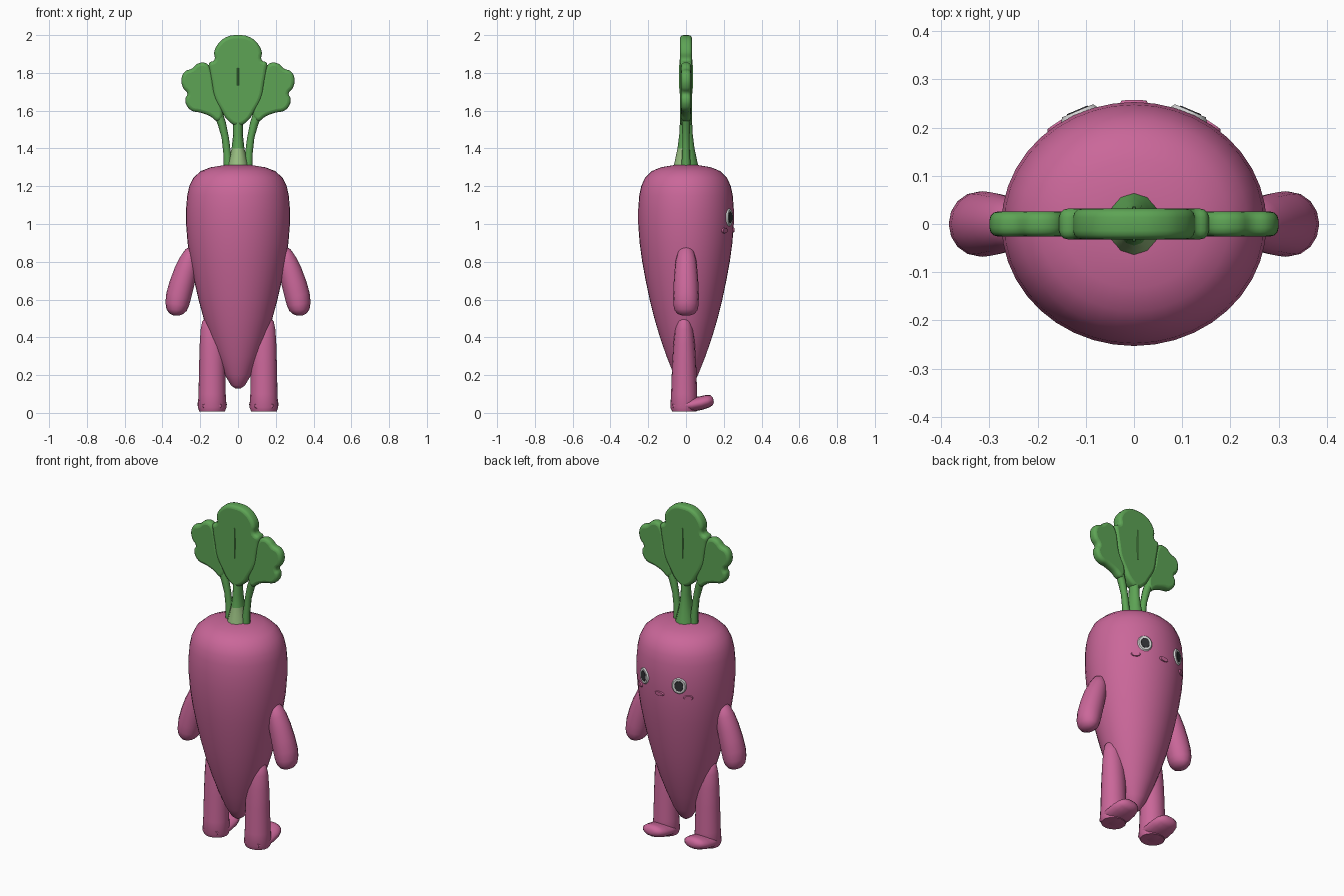
import bpy, bmesh, math
from mathutils import Vector, Matrix

cube = bpy.data.objects.get("Cube")
if cube:
    bpy.data.objects.remove(cube, do_unlink=True)


def material(name, rgb):
    m = bpy.data.materials.new(name)
    m.use_nodes = True
    m.diffuse_color = (*rgb, 1)
    m.node_tree.nodes["Principled BSDF"].inputs["Base Color"].default_value = (*rgb, 1)
    return m


PINK = material("root pink", (0.59, 0.135, 0.32))
GREEN = material("leaf green", (0.11, 0.37, 0.09))
PALE = material("pale stem green", (0.32, 0.52, 0.22))
WHITE = material("eye white", (0.68, 0.68, 0.68))
BLACK = material("pupil black", (0.03, 0.03, 0.035))


def finish(obj, angle=50):
    bpy.ops.object.select_all(action='DESELECT')
    obj.select_set(True)
    bpy.context.view_layer.objects.active = obj
    bpy.ops.object.shade_smooth_by_angle(angle=math.radians(angle))


def add_mesh(name, bm, mat):
    bmesh.ops.recalc_face_normals(bm, faces=bm.faces)
    me = bpy.data.meshes.new(name)
    bm.to_mesh(me)
    bm.free()
    me.materials.append(mat)
    obj = bpy.data.objects.new(name, me)
    bpy.context.collection.objects.link(obj)
    finish(obj)
    return obj


def tube(name, stations, mat, ref=(0, 1, 0), sides=16):
    """Skin elliptical rings (x, y, z, half width, half depth) along a path."""
    bm = bmesh.new()
    pts = [Vector(s[:3]) for s in stations]
    rings = []
    for i, s in enumerate(stations):
        t = (pts[min(i + 1, len(pts) - 1)] - pts[max(i - 1, 0)]).normalized()
        u = t.cross(Vector(ref)).normalized()
        v = u.cross(t)
        ring = []
        for k in range(sides):
            a = math.tau * k / sides
            ring.append(bm.verts.new(pts[i] + u * s[3] * math.cos(a) + v * s[4] * math.sin(a)))
        rings.append(ring)
    for a, b in zip(rings, rings[1:]):
        for k in range(sides):
            j = (k + 1) % sides
            bm.faces.new((a[k], a[j], b[j], b[k]))
    bm.faces.new(rings[0])
    bm.faces.new(rings[-1])
    return add_mesh(name, bm, mat)


def leaf(name, outline, half):
    """Rounded slab from a smooth closed outline in the x-z plane."""
    cu = bpy.data.curves.new(name, 'CURVE')
    cu.dimensions = '2D'
    cu.fill_mode = 'BOTH'
    cu.resolution_u = 4
    cu.bevel_depth = 0.018
    cu.bevel_resolution = 2
    cu.offset = -0.018
    cu.extrude = half - 0.018
    sp = cu.splines.new('BEZIER')
    sp.bezier_points.add(len(outline) - 1)
    for p, (x, z) in zip(sp.bezier_points, outline):
        p.co = (x, z, 0)
        p.handle_left_type = p.handle_right_type = 'AUTO'
    sp.use_cyclic_u = True
    cu.materials.append(GREEN)
    obj = bpy.data.objects.new(name, cu)
    obj.matrix_world = Matrix.Rotation(math.pi / 2, 4, 'X')
    bpy.context.collection.objects.link(obj)
    bpy.ops.object.select_all(action='DESELECT')
    obj.select_set(True)
    bpy.context.view_layer.objects.active = obj
    bpy.ops.object.convert(target='MESH')
    finish(bpy.context.object, 40)


# Root body
profile = [(0.13, 0.015), (0.145, 0.036), (0.2, 0.069), (0.3, 0.112), (0.4, 0.15), (0.5, 0.182),
           (0.6, 0.209), (0.7, 0.232), (0.8, 0.252), (0.9, 0.267), (1.0, 0.275), (1.08, 0.275),
           (1.15, 0.269), (1.2, 0.258), (1.245, 0.236), (1.28, 0.197), (1.3, 0.145), (1.312, 0.07)]
DEPTH = 0.92
tube("root_body", [(0, 0, z, r, r * DEPTH) for z, r in profile], PINK, sides=40)


def on_body(x, z):
    """Point and outward normal on the face side of the body."""
    for (z0, r0), (z1, r1) in zip(profile, profile[1:]):
        if z0 <= z <= z1:
            r = r0 + (r1 - r0) * (z - z0) / (z1 - z0)
            slope = (r1 - r0) / (z1 - z0)
    y = DEPTH * math.sqrt(r * r - x * x)
    return Vector((x, y, z)), Vector((x, y / DEPTH ** 2, -r * slope)).normalized()


def plate(name, x, z, w, h, out, mat, sides=14):
    """Thin oval lying on the body surface."""
    p, n = on_body(x, z)
    side = Vector((0, 0, 1)).cross(n).normalized()
    rot = Matrix((side, n.cross(side), n)).transposed().to_4x4()
    bm = bmesh.new()
    bmesh.ops.create_cone(bm, cap_ends=True, segments=sides, radius1=1, radius2=0.85, depth=1)
    bmesh.ops.transform(bm, verts=bm.verts, matrix=Matrix.Translation(p + n * out) @ rot
                        @ Matrix.Diagonal((w, h, 0.009, 1)))
    add_mesh(name, bm, mat)


plate("mouth", 0, 0.968, 0.031, 0.014, 0.001, PINK)

for side, s in (("left", 1), ("right", -1)):
    # Face
    plate(side + "_eye_white", s * 0.115, 1.035, 0.042, 0.05, 0.001, WHITE)
    plate(side + "_pupil", s * 0.115, 1.035, 0.028, 0.035, 0.003, BLACK)
    plate(side + "_cheek", s * 0.158, 0.965, 0.027, 0.016, 0.001, PINK)

    # Arm
    arm = [(0.235, 0.875, 0.016, 0.018), (0.245, 0.855, 0.035, 0.041), (0.258, 0.81, 0.051, 0.054),
           (0.277, 0.75, 0.061, 0.061), (0.298, 0.68, 0.066, 0.066), (0.314, 0.62, 0.067, 0.068),
           (0.322, 0.575, 0.063, 0.067), (0.325, 0.545, 0.054, 0.061), (0.326, 0.525, 0.037, 0.046),
           (0.326, 0.515, 0.014, 0.02)]
    tube(side + "_arm", [(s * x, 0, z, w, d) for x, z, w, d in arm], PINK)

    # Leg and foot
    leg = [(0.008, 0.068, 0.064), (0.03, 0.076, 0.073), (0.1, 0.072, 0.069), (0.25, 0.069, 0.064),
           (0.36, 0.066, 0.057), (0.44, 0.061, 0.049), (0.485, 0.052, 0.038), (0.512, 0.028, 0.018)]
    tube(side + "_leg", [(s * 0.137, -0.01, z, w, d) for z, w, d in leg], PINK)
    foot = [(-0.07, 0.036, 0.05, 0.018), (-0.03, 0.038, 0.072, 0.032), (0.03, 0.042, 0.078, 0.036),
            (0.08, 0.052, 0.077, 0.036), (0.115, 0.062, 0.068, 0.034), (0.136, 0.068, 0.05, 0.027),
            (0.145, 0.07, 0.022, 0.012)]
    tube(side + "_foot", [(s * 0.137, y, z, w, h) for y, z, w, h in foot], PINK, ref=(0, 0, 1))

    # Side stem and side leaf
    stem = [(0.052, 1.29, 0.026), (0.058, 1.38, 0.02), (0.068, 1.46, 0.019), (0.085, 1.53, 0.022),
            (0.11, 1.6, 0.025)]
    tube(side + "_stem", [(s * x, 0, z, r, r) for x, z, r in stem], GREEN, sides=8)
    edge = [(0.1, 1.545), (0.15, 1.572), (0.2, 1.59), (0.245, 1.6), (0.273, 1.63), (0.278, 1.665),
            (0.268, 1.69), (0.29, 1.72), (0.299, 1.77), (0.28, 1.808), (0.245, 1.822),
            (0.215, 1.848), (0.175, 1.853), (0.148, 1.83), (0.12, 1.7), (0.08, 1.6)]
    leaf(side + "_leaf", [(s * x, z) for x, z in edge], 0.026)

# Centre stem, pale at the foot on one side
centre = tube("centre_stem", [(0, 0, 1.29, 0.06, 0.068), (0, 0, 1.34, 0.048, 0.058),
                              (0, 0, 1.4, 0.034, 0.045), (0, 0, 1.47, 0.026, 0.036),
                              (0, 0, 1.58, 0.025, 0.03)], GREEN, sides=12)
centre.data.materials.append(PALE)
for f in centre.data.polygons:
    if f.normal.y < -0.2 and f.center.z < 1.4:
        f.material_index = 1

# Centre leaf with a raised vein on both faces
half = [(0.05, 1.545), (0.088, 1.6), (0.125, 1.67), (0.138, 1.74), (0.15, 1.81), (0.152, 1.852),
        (0.125, 1.868), (0.126, 1.91), (0.1, 1.96), (0.055, 1.992)]
leaf("centre_leaf", [(0, 1.52)] + half + [(0, 2.0)] + [(-x, z) for x, z in reversed(half)], 0.032)
for name, y in (("front_vein", -0.032), ("back_vein", 0.032)):
    tube(name, [(0, y, 1.69, 0.003, 0.004), (0, y, 1.78, 0.005, 0.005), (0, y, 1.87, 0.003, 0.004)],
         GREEN, sides=6)
